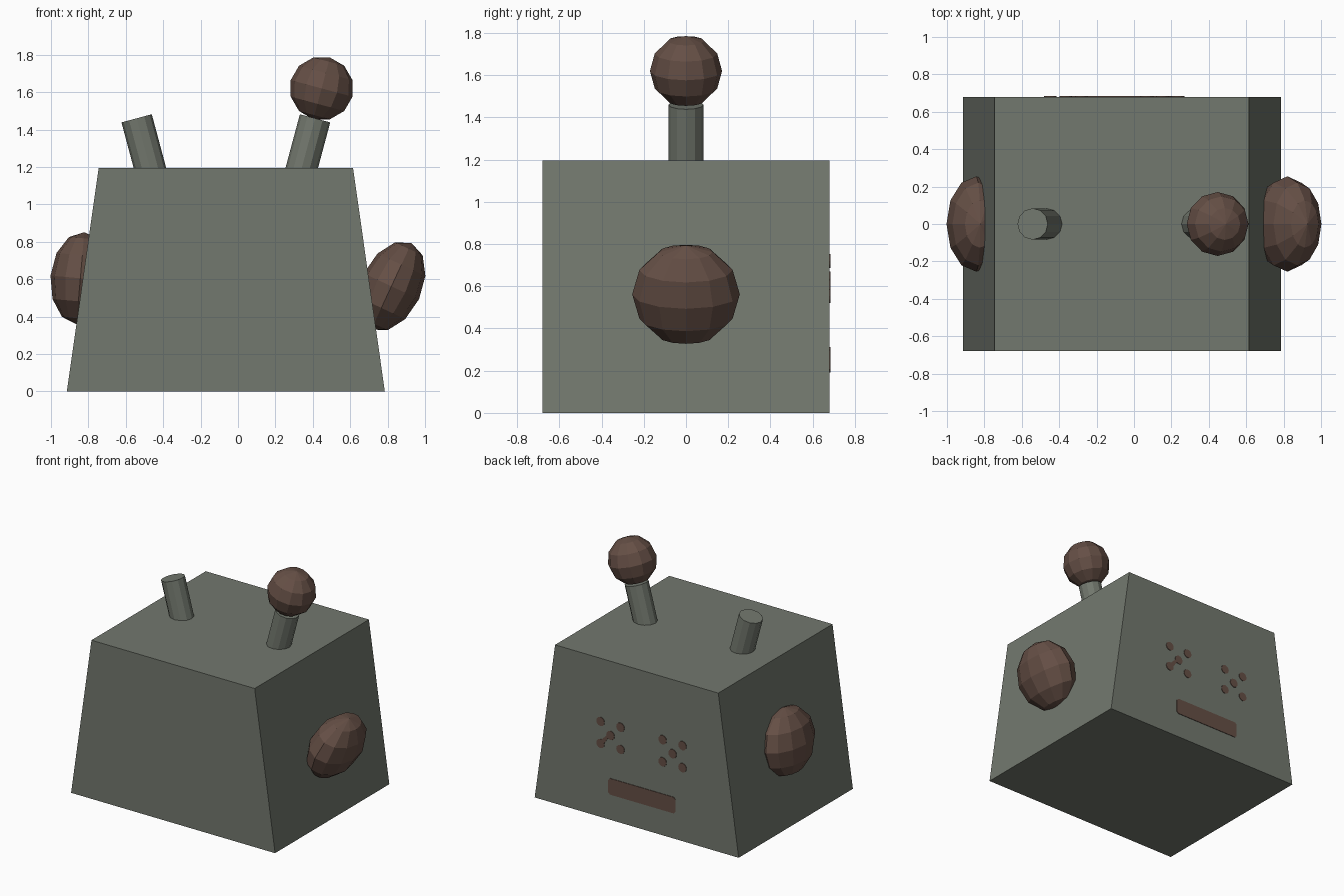
import bpy, bmesh, math
from mathutils import Matrix, Vector

if "Cube" in bpy.data.objects:
    bpy.data.objects.remove(bpy.data.objects["Cube"])

MID = -0.065      # symmetry plane of the body
BACK = 0.68       # back face y
TILT = math.radians(15)


def material(name, rgb):
    m = bpy.data.materials.new(name)
    m.diffuse_color = (*rgb, 1)
    m.use_nodes = True
    m.node_tree.nodes["Principled BSDF"].inputs["Base Color"].default_value = m.diffuse_color
    return m


grey = material("grey_green", (0.170, 0.188, 0.156))
brown = material("dull_brown", (0.130, 0.078, 0.060))


def finish(name, bm, mat):
    bmesh.ops.recalc_face_normals(bm, faces=bm.faces)
    me = bpy.data.meshes.new(name)
    bm.to_mesh(me)
    bm.free()
    me.materials.append(mat)
    ob = bpy.data.objects.new(name, me)
    bpy.context.collection.objects.link(ob)
    return ob


def ball(name, loc, scale, lean):
    bm = bmesh.new()
    mat = (Matrix.Translation(loc) @ Matrix.Rotation(lean, 4, 'Y')
           @ Matrix.Diagonal((*scale, 1)))
    bmesh.ops.create_uvsphere(bm, u_segments=12, v_segments=6, radius=1, matrix=mat)
    return finish(name, bm, brown)


def prism(name, outline, y0, y1, mat):
    """Extrude an x-z outline along y."""
    bm = bmesh.new()
    f = bm.faces.new([bm.verts.new((x, y0, z)) for x, z in outline])
    ext = bmesh.ops.extrude_face_region(bm, geom=[f])
    moved = [v for v in ext["geom"] if isinstance(v, bmesh.types.BMVert)]
    bmesh.ops.translate(bm, verts=moved, vec=(0, y1 - y0, 0))
    return finish(name, bm, mat)


# Tapered body
prism("body", [(MID - 0.85, 0), (MID + 0.85, 0), (MID + 0.68, 1.195), (MID - 0.68, 1.195)],
      -BACK, BACK, grey)

# Leaning stalks on top
for side, name in ((-1, "stalk_left"), (1, "stalk_right")):
    top = Vector((MID + side * 0.477, 0, 1.46))
    bm = bmesh.new()
    place = (Matrix.Translation(top) @ Matrix.Rotation(side * TILT, 4, 'Y')
             @ Matrix.Translation((0, 0, -0.19)))
    bmesh.ops.create_cone(bm, cap_ends=True, segments=12, radius1=0.084,
                          radius2=0.084, depth=0.38, matrix=place)
    finish(name, bm, grey)

# Ball on the right stalk and flattened balls on the sides
ball("stalk_ball", (0.447, 0, 1.62), (0.171, 0.171, 0.171), TILT)
ball("side_ball_right", (0.82, 0, 0.562), (0.163, 0.255, 0.255), math.radians(25))
ball("side_ball_left", (-0.843, 0, 0.605), (0.16, 0.255, 0.247), math.radians(5))


def plate(name, outline):
    prism(name, outline, BACK - 0.002, BACK + 0.004, brown)


# Eyes on the back: five dots each
R, STEP = 0.034, 0.083
for n, cx in enumerate((0.152, -0.365)):
    for k, (i, j) in enumerate(((0, 0), (1, 1), (1, -1), (-1, 1), (-1, -1))):
        x, z = cx + i * STEP, 0.637 + j * STEP
        plate(f"eye_{n}_dot_{k}",
              [(x + R * math.cos(a * math.tau / 12), z + R * math.sin(a * math.tau / 12))
               for a in range(12)])

# Thin link inside one eye
w = 0.012
plate("eye_link", [(0.165 - w, 0.624 + w), (0.165 + w, 0.624 + w),
                   (0.222 + w, 0.567 + w), (0.222 - w, 0.567 - w)])

# Mouth bar with clipped corners
c, hx, hz = 0.015, 0.28, 0.061
plate("mouth", [(-0.11 + x, 0.252 + z) for x, z in (
    (-hx + c, -hz), (hx - c, -hz), (hx, -hz + c), (hx, hz - c),
    (hx - c, hz), (-hx + c, hz), (-hx, hz - c), (-hx, -hz + c))])
